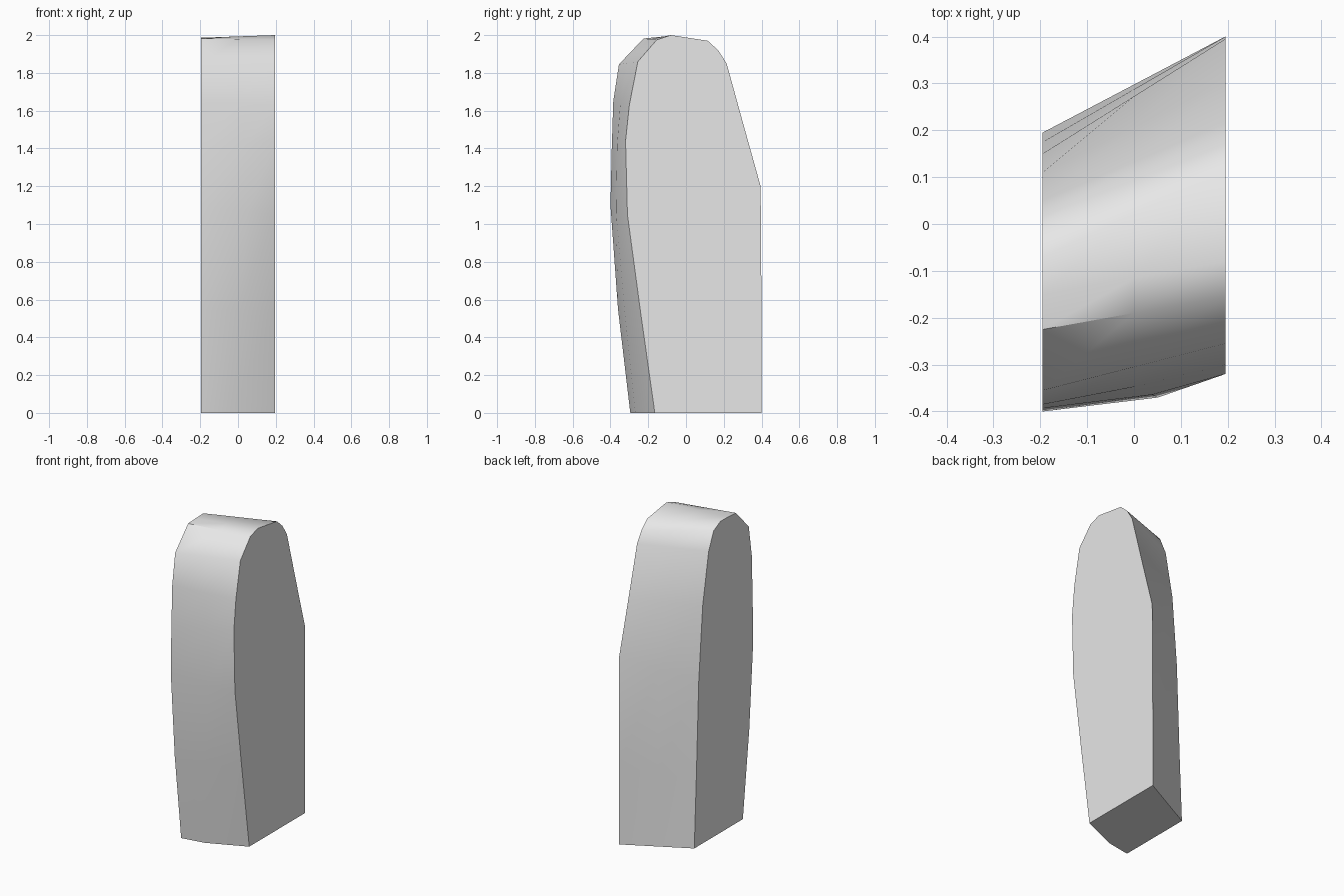
import bpy, bmesh, math

cube = bpy.data.objects.get("Cube")
if cube:
    bpy.data.objects.remove(cube, do_unlink=True)

# Plain grey material
grey = bpy.data.materials.new("plain grey")
grey.use_nodes = True
color = (0.8, 0.8, 0.8, 1)
grey.diffuse_color = color
grey.node_tree.nodes["Principled BSDF"].inputs["Base Color"].default_value = color

# Side profiles as (y, z), from front bottom over the top to back bottom
HALF = 0.195
right_profile = [(-.295, 0), (-.36, .55), (-.4, 1.1), (-.393, 1.4), (-.385, 1.65),
                 (-.355, 1.845), (-.225, 1.982), (-.15, 1.986), (-.07, 1.988), (0, 1.953),
                 (.05, 1.84), (.11, 1.52), (.15, 1.05), (.175, .43), (.195, 0)]
left_profile = [(-.165, 0), (-.24, .53), (-.31, 1.05), (-.32, 1.44), (-.3, 1.63),
                (-.255, 1.86), (-.155, 1.975), (-.08, 2), (.115, 1.97), (.17, 1.92),
                (.215, 1.85), (.303, 1.53), (.395, 1.2), (.4, .5), (.4, 0)]

# Ridge down the front: position across the width and forward bulge
ridge = {0: (.39, .024), 1: (.5, .025), 2: (.63, .027), 3: (.6, .015), 4: (.5, .005)}


def middle_point(i):
    t, bulge = ridge.get(i, (.5, 0))
    (ya, za), (yb, zb) = right_profile[i], left_profile[i]
    return (HALF * (2 * t - 1), ya + (yb - ya) * t - bulge, za + (zb - za) * t)


# Loft the three sections into one closed slab
bm = bmesh.new()
count = len(left_profile)
sections = [
    [bm.verts.new((-HALF, y, z)) for y, z in right_profile],
    [bm.verts.new(middle_point(i)) for i in range(count)],
    [bm.verts.new((HALF, y, z)) for y, z in left_profile],
]
for a, b in zip(sections, sections[1:]):
    for i in range(count):
        j = (i + 1) % count
        bm.faces.new((a[i], a[j], b[j], b[i]))
bm.faces.new(sections[0])
bm.faces.new(sections[-1])
bmesh.ops.recalc_face_normals(bm, faces=bm.faces)

mesh = bpy.data.meshes.new("slab")
bm.to_mesh(mesh)
bm.free()
mesh.materials.append(grey)
slab = bpy.data.objects.new("slab", mesh)
bpy.context.collection.objects.link(slab)

# Smooth rounded surface with crisp side edges
bpy.context.view_layer.objects.active = slab
slab.select_set(True)
bpy.ops.object.shade_smooth_by_angle(angle=math.radians(40))
